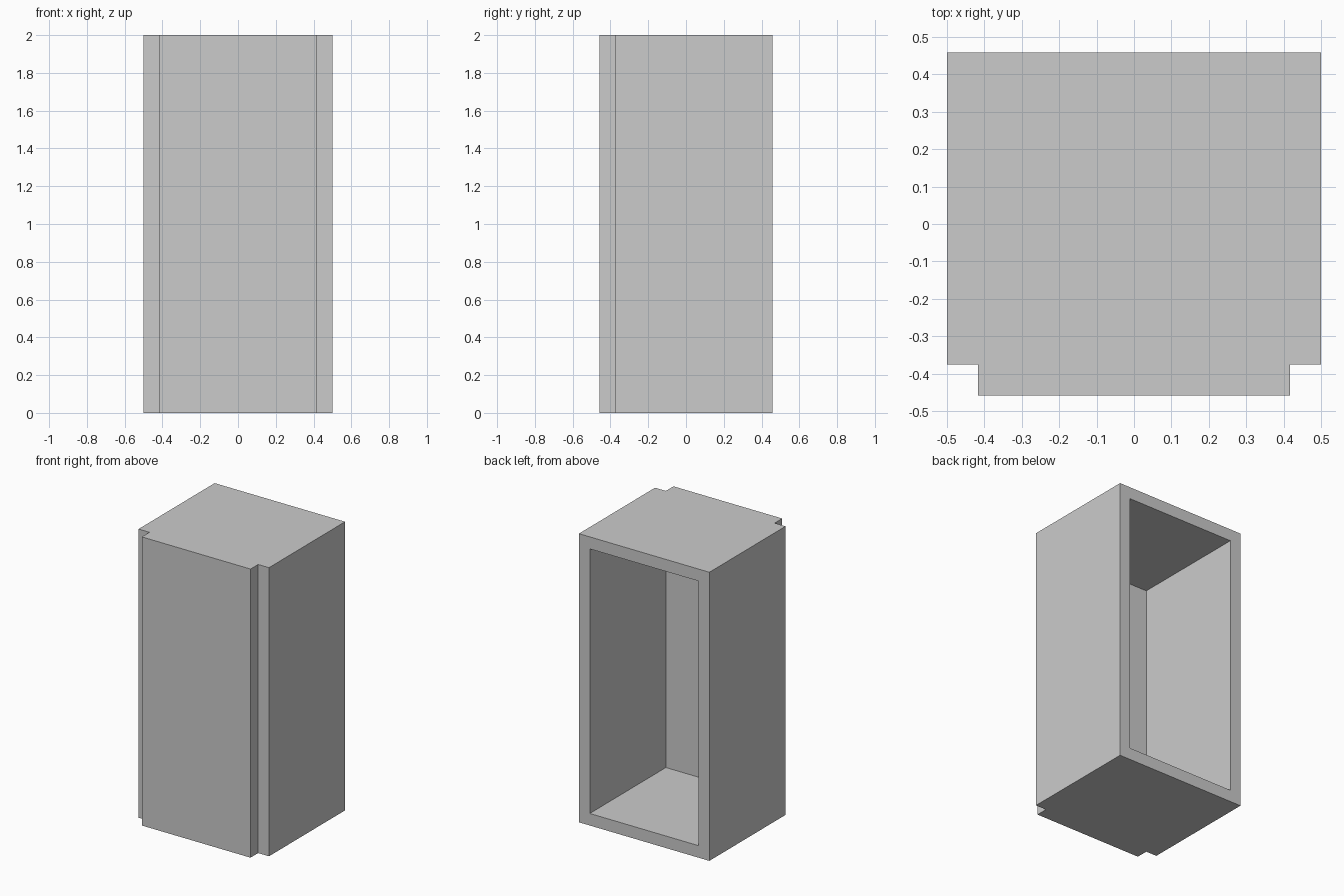
import bpy, bmesh
from mathutils import Vector

if "Cube" in bpy.data.objects:
    bpy.data.objects.remove(bpy.data.objects["Cube"])

U = 1 / 12                      # wall thickness
FRONT, STEP, BACK = -5.5 * U, -4.5 * U, 5.5 * U
HALF, PANEL, HEIGHT = 0.5, 0.5 - U, 2.0

# Stepped footprint: right half, mirrored to the left
right = [(PANEL, FRONT), (PANEL, STEP), (HALF, STEP), (HALF, BACK)]
outline = right + [(-x, y) for x, y in reversed(right)]

bm = bmesh.new()
base = bm.faces.new([bm.verts.new((x, y, 0)) for x, y in outline])
top = bmesh.ops.extrude_face_region(bm, geom=[base], use_keep_orig=True)
bmesh.ops.translate(bm, vec=(0, 0, HEIGHT),
                    verts=[v for v in top["geom"] if isinstance(v, bmesh.types.BMVert)])
bmesh.ops.recalc_face_normals(bm, faces=bm.faces)

# Open back: inset the rear face and push it in to the front panel
rear = max(bm.faces, key=lambda f: f.calc_center_median().y)
bmesh.ops.inset_region(bm, faces=[rear], thickness=U, use_even_offset=True)
inner = bmesh.ops.extrude_discrete_faces(bm, faces=[rear])["faces"][0]
bmesh.ops.translate(bm, vec=Vector((0, STEP - BACK, 0)), verts=inner.verts)

mesh = bpy.data.meshes.new("cabinet_shell")
bm.to_mesh(mesh)
bm.free()
bpy.context.collection.objects.link(bpy.data.objects.new("cabinet_shell", mesh))
